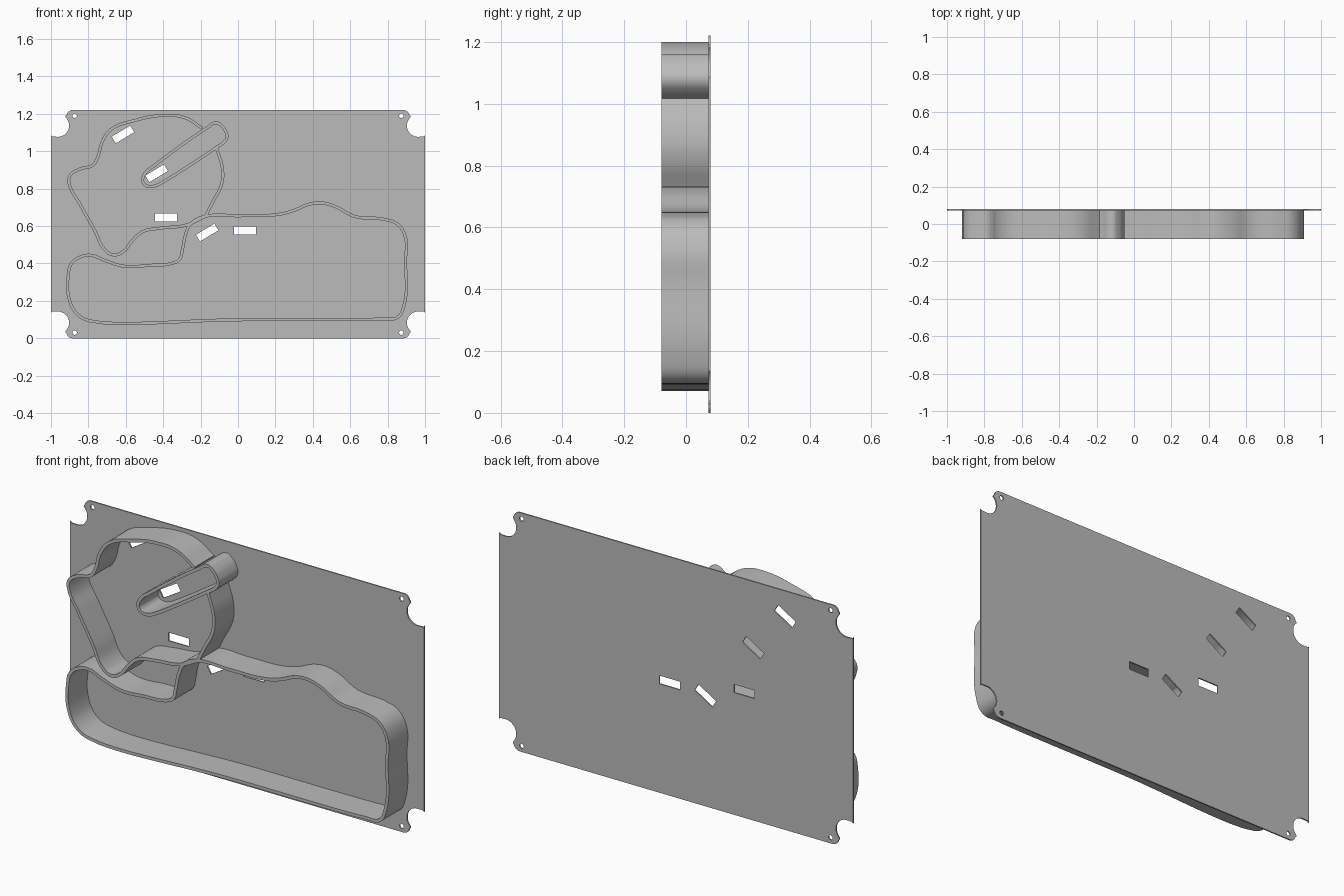
import bpy
import math

cube = bpy.data.objects.get("Cube")
if cube:
    bpy.data.objects.remove(cube, do_unlink=True)

grey = bpy.data.materials.new("plain_grey")
grey.use_nodes = True
colour = (0.5, 0.5, 0.5, 1)
grey.diffuse_color = colour
grey.node_tree.nodes["Principled BSDF"].inputs["Base Color"].default_value = colour

WIDTH, HEIGHT = 2.0, 1.22
FRONT, PLATE, BACK = -0.08, 0.073, 0.08
WALL = 0.016


def new_curve(name, front, back):
    """Flat curve standing upright, extruded between two depths."""
    curve = bpy.data.curves.new(name, "CURVE")
    curve.dimensions = "2D"
    curve.extrude = (back - front) / 2
    obj = bpy.data.objects.new(name, curve)
    bpy.context.collection.objects.link(obj)
    obj.rotation_euler.x = math.pi / 2
    obj.location.y = (front + back) / 2
    return obj


def finish(obj):
    """Turn the curve into a mesh, shade it and colour it."""
    bpy.ops.object.select_all(action="DESELECT")
    obj.select_set(True)
    bpy.context.view_layer.objects.active = obj
    bpy.ops.object.convert(target="MESH")
    obj = bpy.context.object
    bpy.ops.object.shade_smooth_by_angle(angle=math.radians(30))
    obj.data.materials.clear()
    obj.data.materials.append(grey)


def add_outline(obj, points):
    spline = obj.data.splines.new("POLY")
    spline.points.add(len(points) - 1)
    for p, (x, z) in zip(spline.points, points):
        p.co = (x, z, 0, 1)
    spline.use_cyclic_u = True


def arc(cx, cz, radius, start, end, steps):
    angles = [math.radians(start + (end - start) * i / steps) for i in range(steps + 1)]
    return [(cx + radius * math.cos(a), cz + radius * math.sin(a)) for a in angles]


def wall(name, points, closed):
    """Thin smooth wall along a path given in hundredths."""
    obj = new_curve(name, FRONT, PLATE + 0.002)
    obj.data.fill_mode = "NONE"
    obj.data.resolution_u = 8
    spline = obj.data.splines.new("BEZIER")
    spline.bezier_points.add(len(points) - 1)
    for p, (x, z) in zip(spline.bezier_points, points):
        p.co = (x / 100, z / 100, 0)
        p.handle_left_type = p.handle_right_type = "AUTO"
    spline.use_cyclic_u = closed
    solid = obj.modifiers.new("thickness", "SOLIDIFY")
    solid.thickness = WALL
    solid.offset = 0
    finish(obj)


# Back plate: scooped corners, screw holes and slots
plate = new_curve("back_plate", PLATE, BACK)
plate.data.fill_mode = "BOTH"
notch = [(0, 0.135), (0.006, 0.142)] + arc(0.037, 0.083, 0.06, 98, -48, 14)
notch += [(0.079, 0.03)] + arc(0.115, 0.032, 0.032, 190, 270, 6)
outline = []
for sx, sz in ((-1, -1), (1, -1), (1, 1), (-1, 1)):
    corner = [(sx * (WIDTH / 2 - dx), HEIGHT / 2 + sz * (HEIGHT / 2 - dz)) for dx, dz in notch]
    outline += corner if sx * sz > 0 else corner[::-1]
    hole = (sx * 0.873, HEIGHT / 2 + sz * (HEIGHT / 2 - 0.03))
    add_outline(plate, arc(*hole, 0.012, 0, 345, 23))
add_outline(plate, outline)

slots = [(-0.615, 1.09, 31), (-0.435, 0.882, 31), (-0.385, 0.645, 0),
         (-0.165, 0.565, 31), (0.037, 0.577, 0)]
for cx, cz, tilt in slots:
    c, s = math.cos(math.radians(tilt)), math.sin(math.radians(tilt))
    box = [(-0.058, -0.021), (0.058, -0.021), (0.058, 0.021), (-0.058, 0.021)]
    add_outline(plate, [(cx + u * c - v * s, cz + u * s + v * c) for u, v in box])
finish(plate)

# Large lower tray wall
wall("lower_wall", [
    (-17.4, 65.2), (1, 65.5), (22, 66.3), (30, 68.4), (37.2, 71.4), (44, 72.4),
    (51.6, 70.6), (62.3, 65.2), (78, 63.6), (85.3, 61), (89.5, 54), (89.6, 42),
    (88.6, 17), (85.3, 11.2), (78, 10.4), (1, 9.9), (-79, 9.3), (-85.8, 12.8),
    (-90, 20), (-90.7, 34), (-89, 40), (-83.7, 43.7), (-78.3, 44.3), (-71.4, 41.7),
    (-60.7, 38.5), (-47.3, 39), (-35.6, 40), (-31.3, 42.2), (-29.7, 47.6),
    (-28, 55.6), (-25, 61.5)], True)

# Upper tray wall, broken by the slanted pocket
wall("upper_wall", [
    (-19, 112.2), (-28.6, 118), (-39, 119.2), (-55, 116.5), (-67.6, 111.8),
    (-72.5, 105.3), (-75, 96.8), (-77.8, 92.5), (-84.8, 90.4), (-90, 86.6),
    (-90, 81.8), (-84.8, 72.2), (-76.7, 57.8), (-71.4, 47.6), (-66.6, 44.6),
    (-61.2, 46.5), (-56.4, 52.4), (-51, 57), (-42, 58.8), (-27.5, 60.6),
    (-17.4, 65.2)], False)
wall("upper_side_wall", [
    (-11.5, 101.8), (-8.3, 90.4), (-8.8, 82.4), (-13.6, 72.7), (-17.4, 65.2)], False)

# Slanted pocket wall
wall("slanted_pocket_wall", [
    (-51, 85), (-49, 89), (-45, 92.2), (-17, 112.2), (-11.5, 115.2), (-9.2, 114),
    (-6.5, 110.4), (-5.9, 107.6), (-7.8, 104.6), (-11, 102.4), (-40, 83.6),
    (-44, 81.6), (-47.9, 81.2), (-50.3, 82.6)], True)
